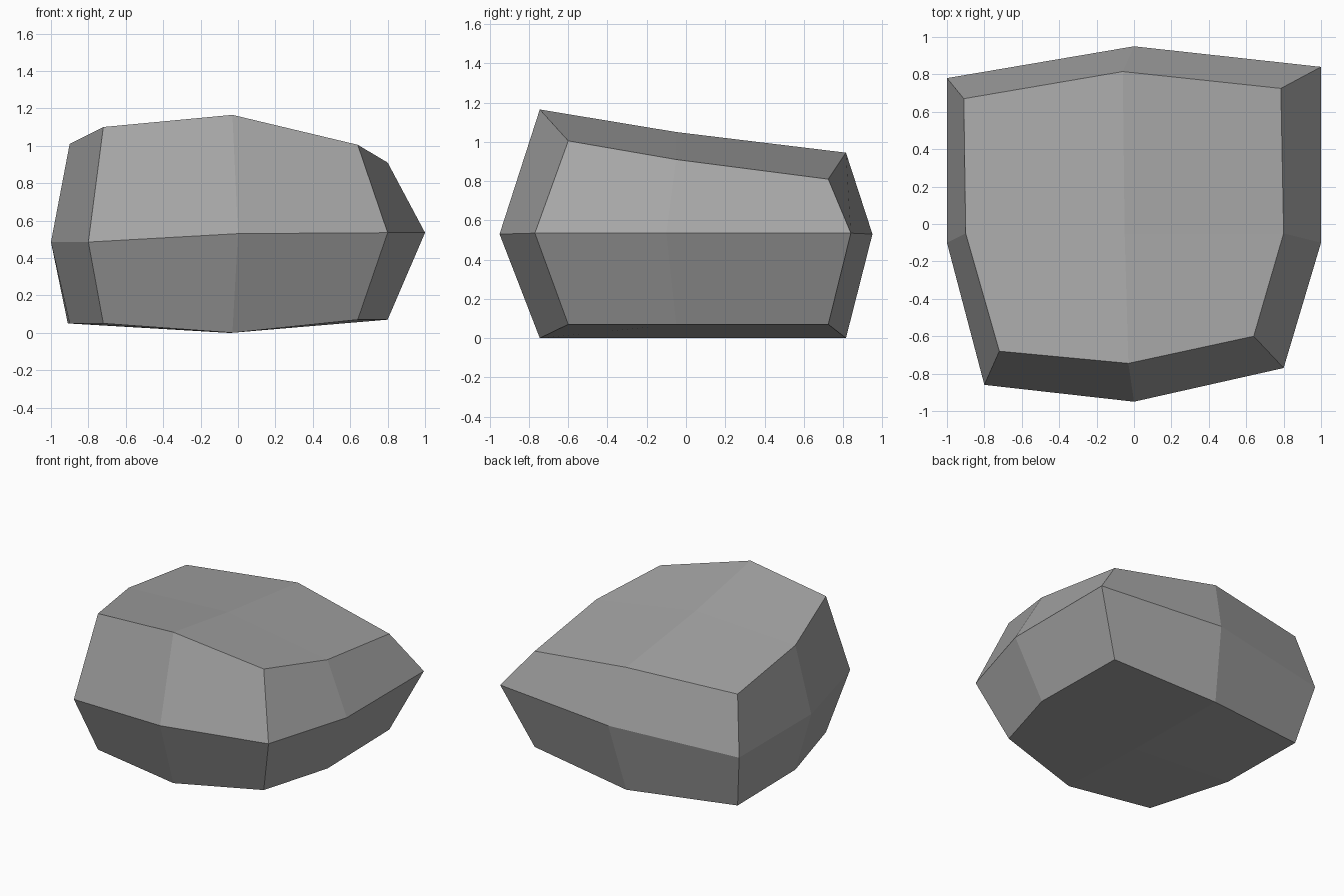
import bpy
import bmesh

# Remove the default cube only
default_cube = bpy.data.objects.get("Cube")
if default_cube:
    bpy.data.objects.remove(default_cube, do_unlink=True)

# Stone material
stone = bpy.data.materials.new("stone_grey")
stone.use_nodes = True
grey = (0.38, 0.38, 0.38, 1)
stone.diffuse_color = grey
shader = stone.node_tree.nodes["Principled BSDF"]
shader.inputs["Base Color"].default_value = grey
shader.inputs["Roughness"].default_value = 0.9

# Outlines, counter-clockwise from the front right corner
waist_outline = [(-0.80, -0.86), (0, -0.95), (0.80, -0.77), (1, -0.10),
                 (1, 0.84), (0, 0.95), (-1, 0.78), (-1, -0.10)]
cap_outline = [(-0.72, -0.68), (-0.03, -0.745), (0.64, -0.60), (0.80, -0.05),
               (0.785, 0.725), (-0.06, 0.815), (-0.91, 0.67), (-0.90, -0.05)]
crown_heights = [1.10, 1.165, 1.005, 0.91, 0.81, 0.945, 0.91, 1.01]


def by_side(x, right, middle, left):
    """Pick a height for the right side, the centre line or the left side."""
    return right if x < -0.3 else left if x > 0.3 else middle


bm = bmesh.new()
base = [bm.verts.new((x, y, by_side(x, 0.05, 0, 0.07))) for x, y in cap_outline]
waist = [bm.verts.new((x, y, by_side(x, 0.485, 0.53, 0.535))) for x, y in waist_outline]
crown = [bm.verts.new((x, y, z)) for (x, y), z in zip(cap_outline, crown_heights)]

# Sloping sides
for lower, upper in ((base, waist), (waist, crown)):
    for i in range(8):
        j = (i + 1) % 8
        bm.faces.new((lower[i], lower[j], upper[j], upper[i]))

# Top and underside, four facets each around a centre point
for ring, height in ((base, 0), (crown, 1.05)):
    centre = bm.verts.new((-0.05, -0.05, height))
    for i in range(1, 8, 2):
        bm.faces.new((ring[i], ring[(i + 1) % 8], ring[(i + 2) % 8], centre))

bmesh.ops.recalc_face_normals(bm, faces=bm.faces[:])
mesh = bpy.data.meshes.new("rock")
bm.to_mesh(mesh)
bm.free()
mesh.materials.append(stone)
rock = bpy.data.objects.new("rock", mesh)
bpy.context.collection.objects.link(rock)
